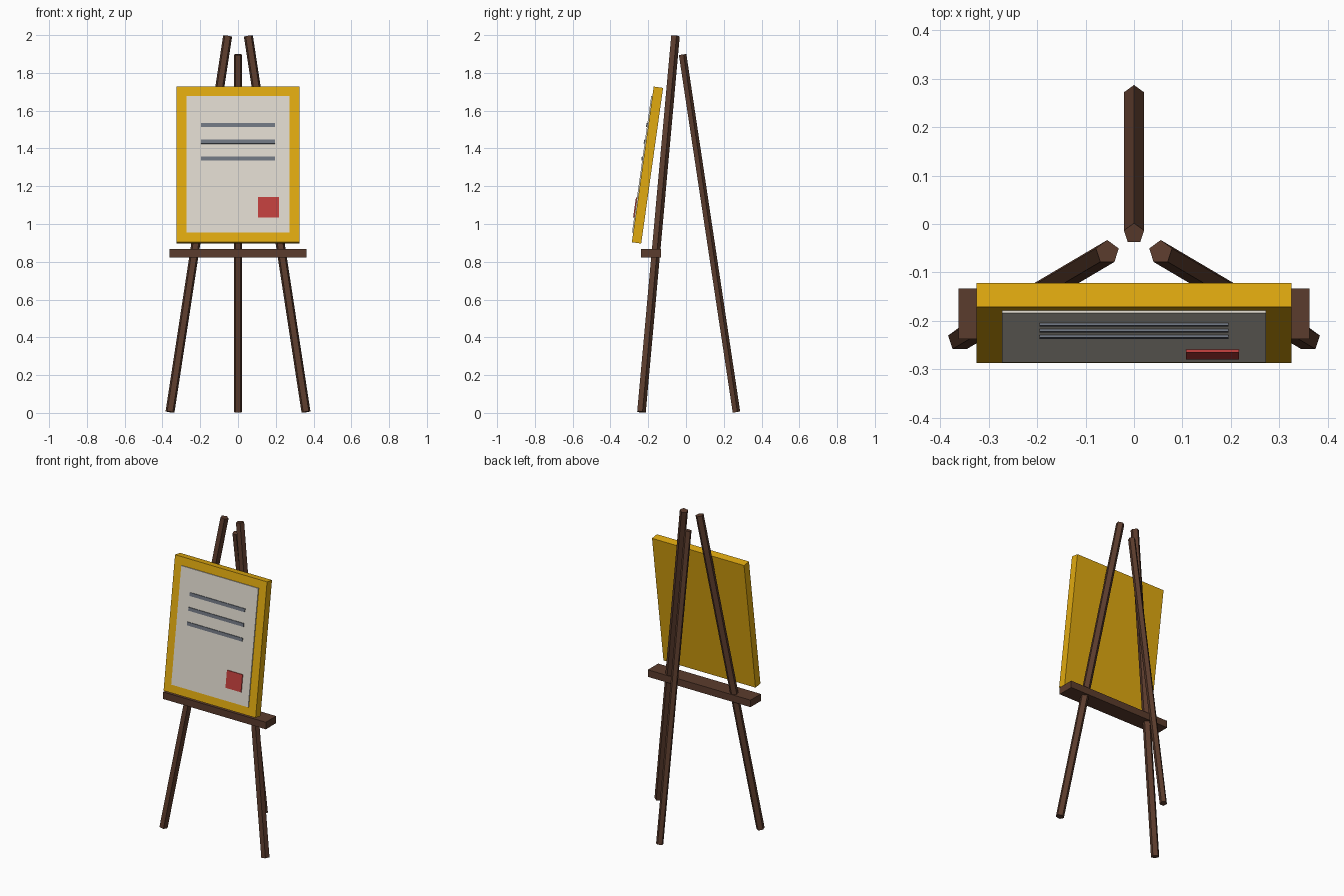
import bpy, math
from mathutils import Vector, Matrix

if "Cube" in bpy.data.objects:
    bpy.data.objects.remove(bpy.data.objects["Cube"])


def material(name, rgb):
    m = bpy.data.materials.new(name)
    m.diffuse_color = (*rgb, 1)
    m.use_nodes = True
    m.node_tree.nodes["Principled BSDF"].inputs["Base Color"].default_value = m.diffuse_color
    return m


WOOD = material("dark_wood", (0.105, 0.045, 0.026))
GOLD = material("yellow_frame", (0.75, 0.40, 0.005))
PAPER = material("paper", (0.73, 0.69, 0.61))
INK = material("grey_ink", (0.16, 0.18, 0.22))
RED = material("red_seal", (0.52, 0.05, 0.045))


def leg(name, bottom, top, radius):
    """Five-sided pole between two points, one corner facing back."""
    a, b = Vector(bottom), Vector(top)
    axis = b - a
    bpy.ops.mesh.primitive_cylinder_add(vertices=5, radius=radius, depth=axis.length)
    ob = bpy.context.object
    ob.name = name
    turn = Vector((0, 0, 1)).rotation_difference(axis).to_matrix().to_4x4()
    ob.matrix_world = Matrix.Translation((a + b) / 2) @ turn
    ob.data.materials.append(WOOD)


def box(name, centre, size, mat, frame=Matrix.Identity(4)):
    """Box placed in the given local frame."""
    bpy.ops.mesh.primitive_cube_add(size=1)
    ob = bpy.context.object
    ob.name = name
    ob.matrix_world = frame @ Matrix.Translation(centre) @ Matrix.Diagonal((*size, 1))
    ob.data.materials.append(mat)


# Tripod legs
for side, s in (("left", -1), ("right", 1)):
    leg(f"front_leg_{side}", (s * 0.36, -0.238, 0.005), (s * 0.055, -0.058, 1.995), 0.025)
leg("rear_leg", (0, 0.265, 0.004), (0, -0.02, 1.897), 0.022)

# Ledge across the front legs
box("ledge", (0, -0.185, 0.844), (0.725, 0.104, 0.045), WOOD)

# Board and its sheet share one tilted frame
tilt = Matrix.Translation((0, -0.204, 1.312)) @ Matrix.Rotation(math.radians(-8), 4, 'X')
box("board", (0, 0, 0), (0.65, 0.05, 0.832), GOLD, tilt)
box("paper_sheet", (0, -0.026, 0), (0.544, 0.010, 0.728), PAPER, tilt)
for i in range(3):
    box(f"text_line_{i + 1}", (0, -0.031, 0.21 - 0.09 * i), (0.39, 0.010, 0.021), INK, tilt)
box("seal", (0.162, -0.031, -0.231), (0.11, 0.011, 0.108), RED, tilt)
